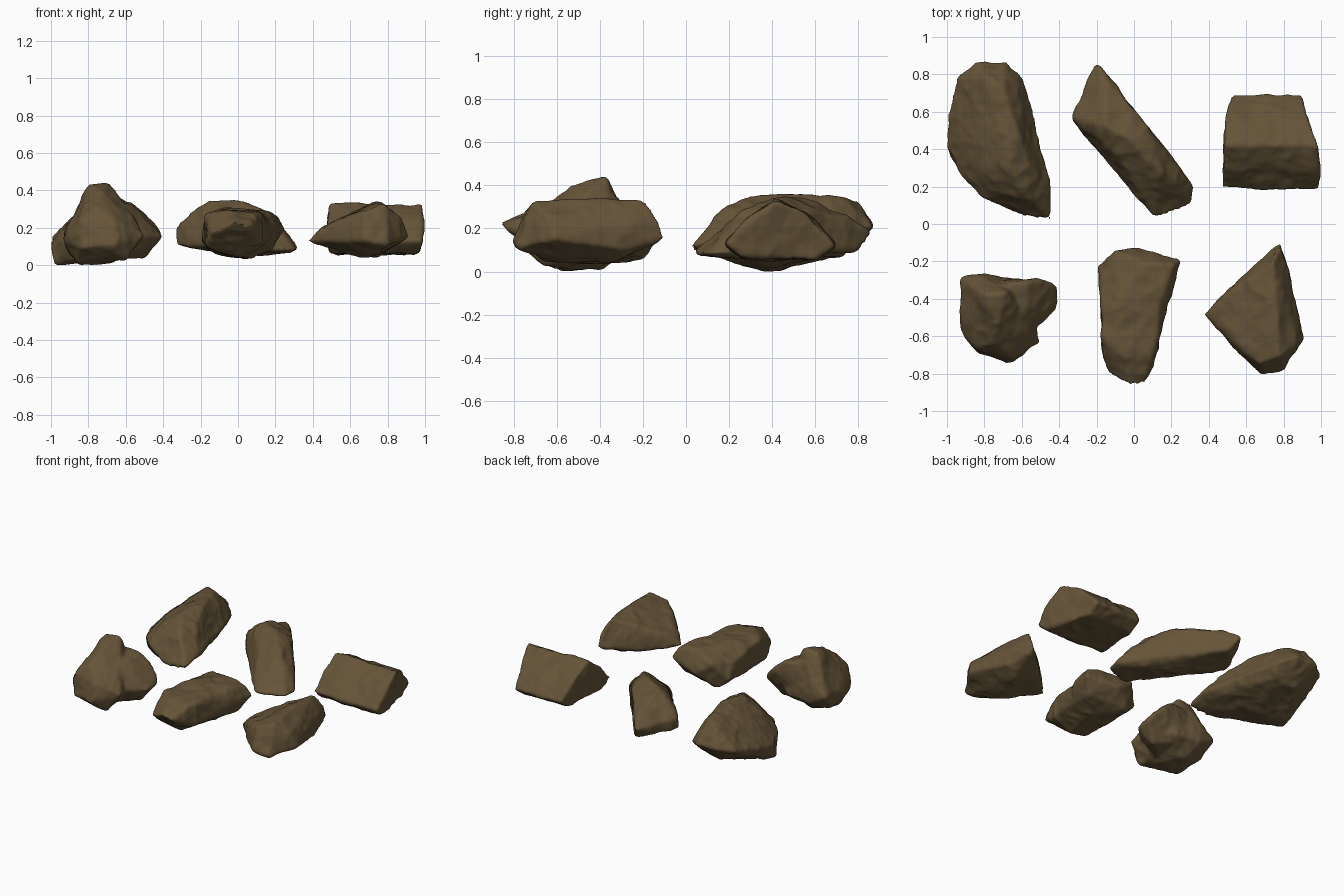
import bpy
import bmesh
from mathutils import Vector, noise

cube = bpy.data.objects.get("Cube")
if cube:
    bpy.data.objects.remove(cube, do_unlink=True)

# One earthy brown for every stone
stone = bpy.data.materials.new("brown_stone")
stone.use_nodes = True
stone_colour = (0.13, 0.088, 0.04, 1.0)
stone.diffuse_color = stone_colour
shader = stone.node_tree.nodes["Principled BSDF"]
shader.inputs["Base Color"].default_value = stone_colour
shader.inputs["Roughness"].default_value = 0.9


def add_lump(bm, corners):
    """Wrap a convex chunk around corner points given in hundredths of a unit."""
    verts = [bm.verts.new(Vector(corner) / 100) for corner in corners]
    hull = bmesh.ops.convex_hull(bm, input=verts)
    loose = [v for v in hull["geom_interior"] if isinstance(v, bmesh.types.BMVert)]
    bmesh.ops.delete(bm, geom=list(set(loose)), context="VERTS")


def weather(mesh, seed):
    """Push the surface in and out: broad dents, ridges and fine grain."""
    offset = Vector((seed, seed, seed)) * 7.3
    moved = []
    for v in mesh.vertices:
        place = v.co + offset
        broad = noise.noise(place * 6)
        ridge = 0.3 - abs(noise.noise(place * 9))
        grain = noise.noise(place * 24)
        push = 0.003 + broad * 0.012 + ridge * 0.012 + grain * 0.003
        moved.append(v.co + v.normal * push)
    for v, co in zip(mesh.vertices, moved):
        v.co = co


def make_rock(name, lumps, seed):
    """Fuse convex lumps into one stone, round its edges and weather it."""
    bm = bmesh.new()
    for corners in lumps:
        add_lump(bm, corners)
    bmesh.ops.recalc_face_normals(bm, faces=bm.faces)
    rough = bpy.data.meshes.new(name + "_rough")
    bm.to_mesh(rough)
    bm.free()
    rock = bpy.data.objects.new(name, rough)
    bpy.context.collection.objects.link(rock)

    fuse = rock.modifiers.new("fuse", "REMESH")
    fuse.mode = "VOXEL"
    fuse.voxel_size = 0.011
    soften = rock.modifiers.new("soften", "SMOOTH")
    soften.factor = 0.5
    soften.iterations = 6
    graph = bpy.context.evaluated_depsgraph_get()
    mesh = bpy.data.meshes.new_from_object(rock.evaluated_get(graph))
    rock.modifiers.clear()
    rock.data = mesh
    mesh.name = name
    bpy.data.meshes.remove(rough)

    weather(mesh, seed)
    mesh.materials.clear()
    mesh.materials.append(stone)
    for face in mesh.polygons:
        face.use_smooth = True
        face.material_index = 0
    return rock


# Peaked stone with a side shoulder
peak_body = [
    (-92, -29, 16), (-90, -40, 4), (-93, -56, 12), (-84, -69, 8), (-68, -74, 10),
    (-60, -66, 2), (-85, -55, 0), (-50, -63, 15), (-58, -30, 10), (-80, -27, 10),
    (-81, -28, 24), (-80, -38, 42), (-69, -37, 43), (-73, -54, 39), (-76, -64, 31),
    (-66, -71, 22), (-75, -38, 0), (-56, -58, 24), (-83, -66, 25), (-88, -63, 17),
]
peak_shoulder = [
    (-41, -34, 15), (-41, -46, 14), (-43, -32, 19), (-49, -53, 15), (-50, -40, 3),
    (-49, -30, 25), (-57, -31, 32), (-57, -44, 31), (-65, -55, 2), (-78, -29, 10),
    (-74, -33, 35), (-78, -55, 22), (-66, -58, 32),
]

# Long block with a raised nose
block = [
    (-19, -22, 12), (-18, -30, 22), (-10, -15, 24), (2, -13, 14), (25, -19, 18),
    (18, -24, 8), (21, -22, 25), (8, -22, 28), (-12, -20, 5), (5, -40, 3),
    (-17, -68, 9), (-17, -60, 26), (-14, -79, 16), (-2, -87, 22), (6, -85, 20),
    (12, -68, 12), (10, -70, 26), (-5, -72, 28), (14, -40, 28), (-8, -40, 29),
    (0, -65, 4),
]

# Pointed wedge
wedge = [
    (37, -48, 12), (42, -46, 17), (52, -34, 10), (78, -10, 14), (78, -13, 23),
    (74, -20, 33), (82, -26, 9), (87, -45, 19), (91, -61, 14), (88, -64, 24),
    (80, -78, 10), (68, -80, 12), (67, -75, 28), (78, -71, 32), (72, -45, 32),
    (55, -65, 13), (65, -60, 3), (75, -35, 4),
]

# Large slab with a high ridge
slab = [
    (-100, 42, 10), (-98, 36, -1), (-98, 60, 14), (-94, 78, 18), (-84, 87, 20),
    (-68, 86, 20), (-59, 78, 16), (-55, 52, 12), (-44, 16, 14), (-45, 3, 11),
    (-62, 6, 8), (-81, 14, 13), (-91, 24, 13), (-75, 40, 2), (-78, 72, 6),
    (-62, 70, 8), (-88, 58, 3), (-80, 80, 31), (-70, 72, 34), (-66, 30, 35),
    (-62, 50, 34), (-58, 16, 27), (-85, 45, 26), (-55, 30, 29),
]

# Slanted stone tapering to a low foot
slant = [
    (-33, 55, 10), (-33, 57, 18), (-30, 64, 10), (-20, 86, 17), (-15, 79, 9),
    (-14, 75, 25), (-15, 52, 34), (-2, 45, 34), (1, 61, 27), (11, 45, 28),
    (14, 28, 28), (14, 43, 16), (21, 31, 14), (-22, 45, 8), (-19, 47, 27),
    (-8, 36, 27), (0, 42, 4), (24, 22, 18), (10, 4, 8), (17, 6, 7),
    (31, 10, 7), (32, 19, 8), (28, 24, 14), (20, 28, 5),
]

# Three-sided prism: left end, right end, depth and height of each long edge
prism_edges = [
    (47, 99, 19, 12), (48, 99, 29, 23), (49, 98, 42, 32), (49, 93, 56, 26),
    (53, 89, 69, 11), (53, 90, 60, 5), (49, 97, 26, 6),
]
prism = [(x, y, z) for left, right, y, z in prism_edges for x in (left, right)]

rocks = {
    "peaked_rock": [peak_body, peak_shoulder],
    "block_rock": [block],
    "wedge_rock": [wedge],
    "slab_rock": [slab],
    "slanted_rock": [slant],
    "prism_rock": [prism],
}
built = [make_rock(name, lumps, i + 1) for i, (name, lumps) in enumerate(rocks.items())]

# Rest the group on the ground
lowest = min(v.co.z for rock in built for v in rock.data.vertices)
for rock in built:
    for v in rock.data.vertices:
        v.co.z -= lowest
